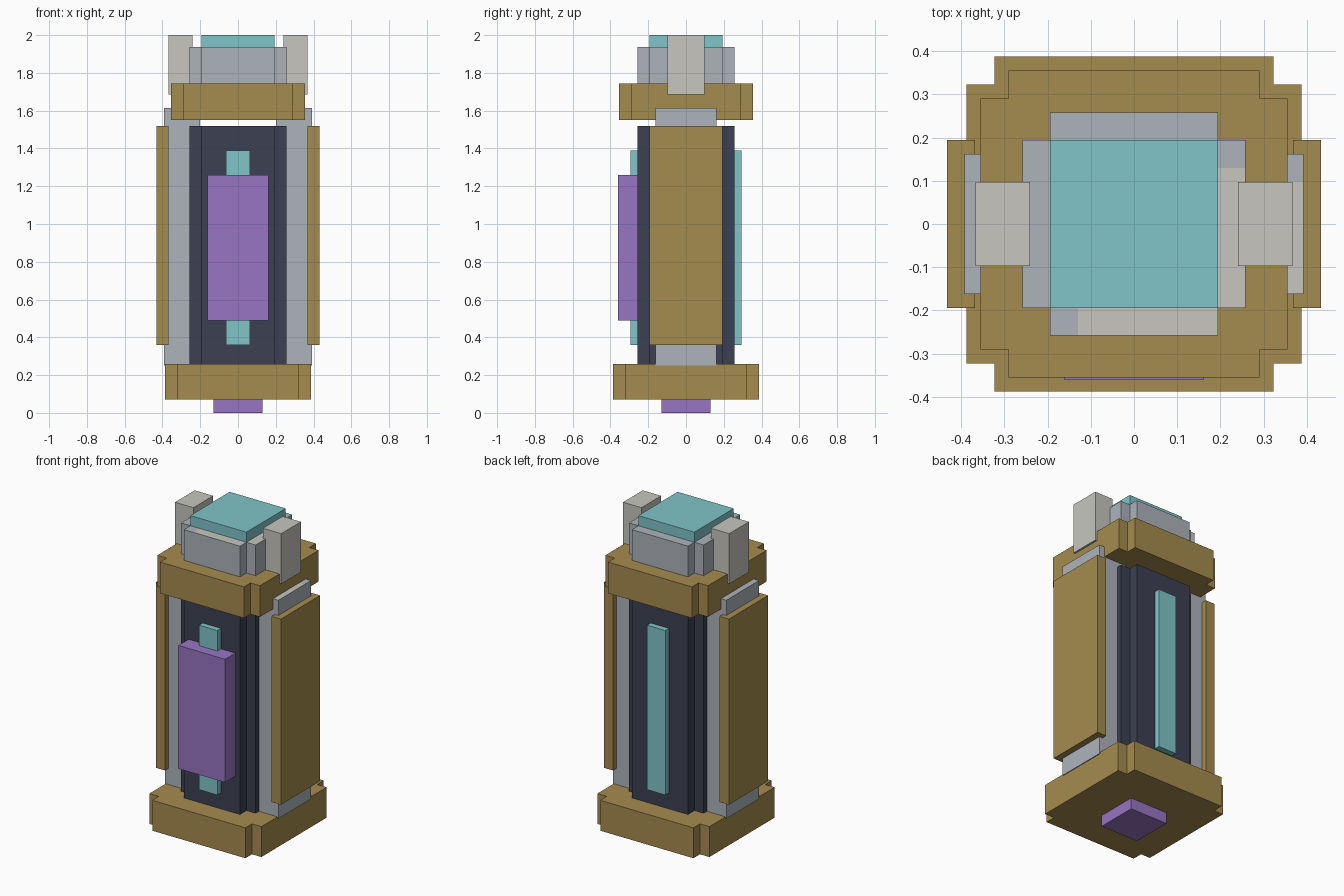
import bpy, bmesh

cube = bpy.data.objects.get("Cube")
if cube:
    bpy.data.objects.remove(cube, do_unlink=True)


def material(name, rgb):
    """Flat material from 0-255 display colour, stored as linear values."""
    def linear(c):
        c /= 255
        return c / 12.92 if c <= 0.04045 else ((c + 0.055) / 1.055) ** 2.4
    colour = [linear(c) for c in rgb] + [1]
    mat = bpy.data.materials.new(name)
    mat.use_nodes = True
    mat.diffuse_color = colour
    mat.node_tree.nodes["Principled BSDF"].inputs["Base Color"].default_value = colour
    return mat


gold = material("gold", (165, 139, 78))
navy = material("dark navy", (60, 64, 82))
cyan = material("cyan", (128, 197, 201))
purple = material("purple", (151, 117, 194))
steel = material("blue grey", (173, 180, 187))
stone = material("warm grey", (199, 198, 191))


def prism(name, outline, z, *mats):
    """Extrude a closed outline between two heights."""
    bm = bmesh.new()
    base = bm.faces.new([bm.verts.new((x, y, z[0])) for x, y in outline])
    top = bmesh.ops.extrude_face_region(bm, geom=[base])["geom"]
    verts = [v for v in top if isinstance(v, bmesh.types.BMVert)]
    bmesh.ops.translate(bm, verts=verts, vec=(0, 0, z[1] - z[0]))
    bmesh.ops.recalc_face_normals(bm, faces=bm.faces)
    mesh = bpy.data.meshes.new(name)
    bm.to_mesh(mesh)
    bm.free()
    for mat in mats:
        mesh.materials.append(mat)
    obj = bpy.data.objects.new(name, mesh)
    bpy.context.collection.objects.link(obj)
    return obj


def box(name, x, y, z, *mats):
    corners = [(x[0], y[0]), (x[1], y[0]), (x[1], y[1]), (x[0], y[1])]
    return prism(name, corners, z, *mats)


def notched(name, wide, narrow, z, *mats):
    """Square block with a notch cut from each vertical corner."""
    outline = []
    corner = [(wide, narrow), (narrow, narrow), (narrow, wide)]
    for _ in range(4):
        outline += corner
        corner = [(-y, x) for x, y in corner]
    return prism(name, outline, z, *mats)


def paint_top(obj, cuts, rule):
    """Split the block along planes and recolour the top faces that pass the rule."""
    bm = bmesh.new()
    bm.from_mesh(obj.data)
    for point, normal in cuts:
        bmesh.ops.bisect_plane(bm, geom=bm.verts[:] + bm.edges[:] + bm.faces[:],
                               plane_co=point, plane_no=normal)
    bm.normal_update()
    for face in bm.faces:
        if face.normal.z > 0.5 and all(rule(v.co) for v in face.verts):
            face.material_index = 1
    bm.to_mesh(obj.data)
    bm.free()


# Central stack
box("foot", (-0.13, 0.13), (-0.13, 0.13), (0, 0.08), purple)
notched("base", 0.387, 0.322, (0.07, 0.26), gold)
notched("core", 0.258, 0.194, (0.25, 1.52), navy)
notched("collar", 0.355, 0.29, (1.55, 1.745), gold)
cap = notched("cap", 0.258, 0.194, (1.74, 1.937), steel, stone)
paint_top(cap, [((-0.13, 0, 0), (1, 0, 0)), ((0, 0.13, 0), (0, 1, 0))],
          lambda p: p.x > -0.131 and p.y < 0.131)
box("crown_gem", (-0.194, 0.194), (-0.194, 0.194), (1.9, 2), cyan)

# Paired side parts
for side, sign in (("left", 1), ("right", -1)):
    def span(a, b):
        return sorted((sign * a, sign * b))
    slab = box(side + "_slab", span(0.2, 0.392), (-0.162, 0.162), (0.25, 1.615), steel, stone)
    if sign > 0:
        paint_top(slab, [((0, 0.098, 0), (0, 1, 0))], lambda p: p.y < 0.099)
    box(side + "_armour", span(0.368, 0.432), (-0.194, 0.194), (0.36, 1.52), gold)
    box(side + "_horn", span(0.24, 0.367), (-0.097, 0.097), (1.685, 2), stone)

# Light strips and front panel
for end, y in (("front", (-0.294, -0.25)), ("back", (0.25, 0.294))):
    box(end + "_light_strip", (-0.063, 0.063), y, (0.36, 1.388), cyan)
box("front_panel", (-0.162, 0.162), (-0.359, -0.25), (0.49, 1.26), purple)
